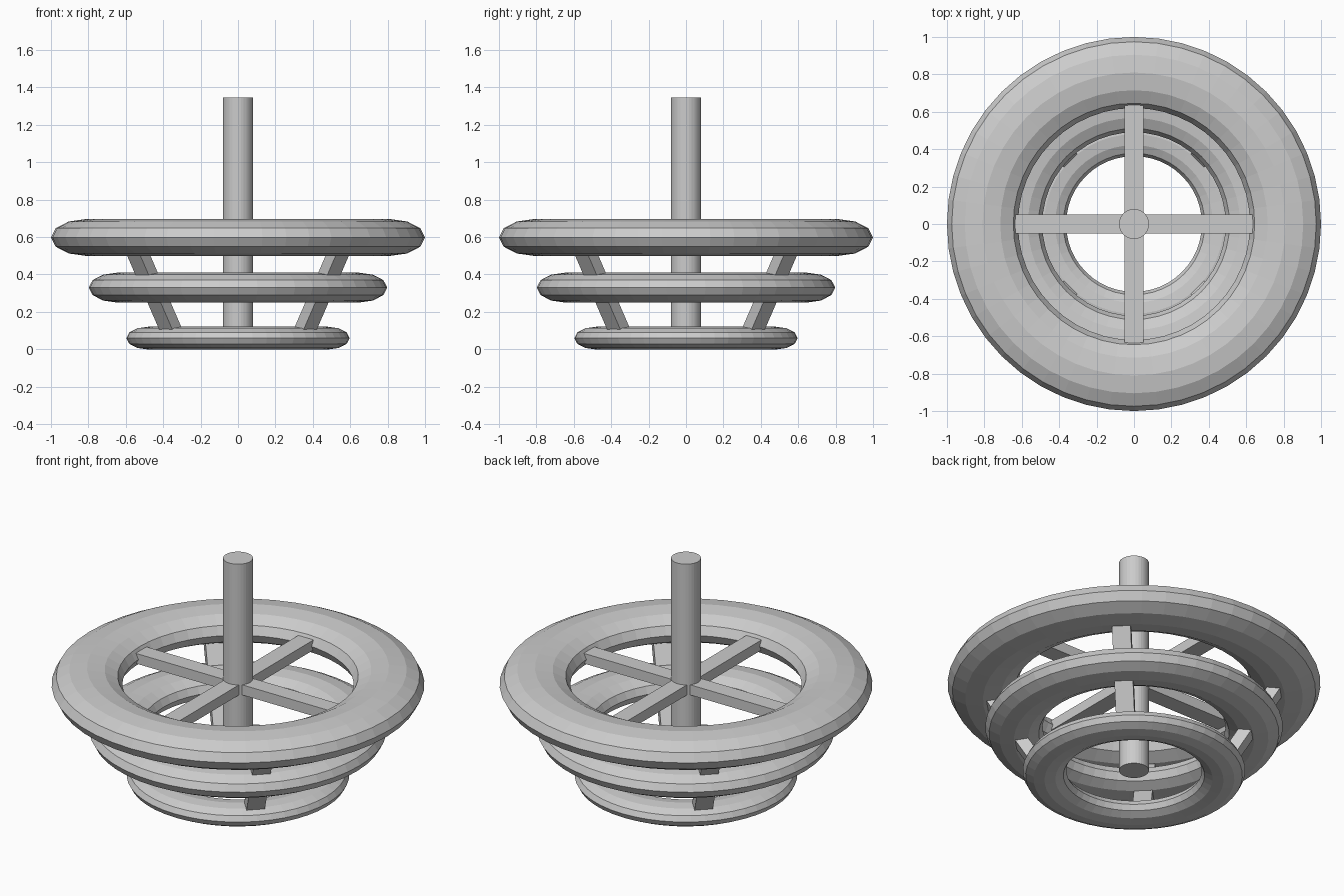
import bpy, math
from mathutils import Vector

if "Cube" in bpy.data.objects:
    bpy.data.objects.remove(bpy.data.objects["Cube"])

grey = bpy.data.materials.new("plain grey")
grey.diffuse_color = (0.6, 0.6, 0.6, 1)
grey.use_nodes = True
grey.node_tree.nodes["Principled BSDF"].inputs["Base Color"].default_value = grey.diffuse_color


def finish(name):
    ob = bpy.context.object
    ob.name = name
    ob.data.materials.clear()
    ob.data.materials.append(grey)
    return ob


def ring(name, major, minor, z):
    # flattened torus, half as tall as it is wide
    bpy.ops.mesh.primitive_torus_add(major_segments=48, minor_segments=12,
                                     major_radius=major, minor_radius=minor,
                                     location=(0, 0, z))
    finish(name).scale.z = 0.52


def bar(name, size, location, rotation=(0, 0, 0)):
    bpy.ops.mesh.primitive_cube_add(size=1, location=location, rotation=rotation)
    finish(name).scale = size


# three stacked rings growing upward
ring("bottom_ring", 0.48, 0.117, 0.06)
ring("middle_ring", 0.644, 0.154, 0.33)
ring("top_ring", 0.81, 0.19, 0.598)

# central shaft
bpy.ops.mesh.primitive_cylinder_add(vertices=32, radius=0.08, depth=1.285,
                                    location=(0, 0, 0.7025))
finish("shaft")

# crossed spokes inside the top ring
bar("spoke_x", (1.27, 0.10, 0.06), (0, 0, 0.60))
bar("spoke_y", (0.10, 1.27, 0.06), (0, 0, 0.601))

# four slanted struts joining the rings on the diagonals
r0, z0, r1, z1 = 0.48, 0.06, 0.81, 0.598
length = math.hypot(r1 - r0, z1 - z0)
tilt = math.atan2(r1 - r0, z1 - z0)
for i in range(4):
    a = math.radians(45 + 90 * i)
    r = (r0 + r1) / 2
    bar("strut_%d" % (i + 1), (0.065, 0.10, length),
        (r * math.cos(a), r * math.sin(a), (z0 + z1) / 2), (0, tilt, a))
